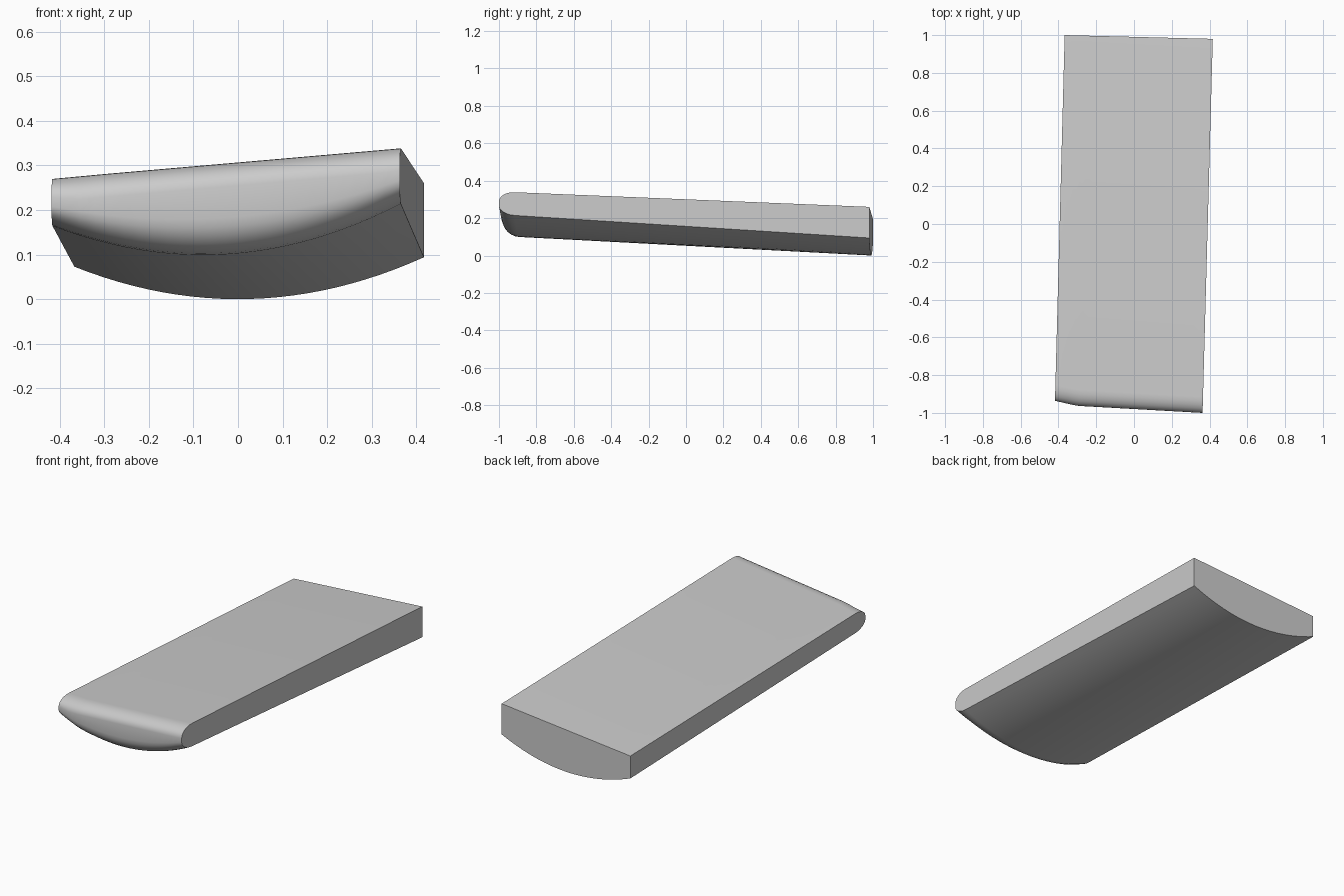
import bpy, bmesh, math

if "Cube" in bpy.data.objects:
    bpy.data.objects.remove(bpy.data.objects["Cube"])


def lerp(a, b, t):
    return a + (b - a) * t


def column(u):
    """Lengthwise outline at width fraction u: back bottom -> nose -> back top."""
    xb, xf = lerp(-0.367, 0.417, u), lerp(-0.42, 0.363, u)
    yb = lerp(1.0, 0.98, u)
    nose = lerp(-0.956, -1.0, u) + 0.02 * max(0, 1 - u / 0.15)
    bot_b, bot_f = 0.54 * xb ** 2, 0.10 + 0.58 * (xf + 0.08) ** 2
    top_b, top_f = lerp(0.194, 0.26, u), lerp(0.272, 0.338, u)

    def point(y, up, offset):
        s = (yb - y) / (yb + 0.91)
        z = lerp(top_b, top_f, s) if up else lerp(bot_b, bot_f, s)
        return (lerp(xb, xf, (yb - y) / (yb + 1.0)), y, z + offset)

    height = top_f - bot_f
    low, high = height * 0.38, min(0.055, height * 0.42)
    pts = [point(yb, False, 0)]
    for i in range(7):
        a = math.pi / 2 * i / 6
        pts.append(point(nose + 0.085 * (1 - math.sin(a)), False, low * (1 - math.cos(a))))
    for i in range(7):
        a = math.pi / 2 * i / 6
        pts.append(point(nose + 0.085 * (1 - math.cos(a)), True, -high * (1 - math.sin(a))))
    pts.append(point(yb, True, 0))
    return pts


# Slab with curved underside, flat sloping top and rounded nose
bm = bmesh.new()
N = 24
cols = [[bm.verts.new(p) for p in column(i / N)] for i in range(N + 1)]
for a, b in zip(cols, cols[1:]):
    for j in range(len(a) - 1):
        bm.faces.new((a[j], a[j + 1], b[j + 1], b[j]))
# Side walls and back wall
bm.faces.new(cols[0])
bm.faces.new(cols[-1])
bm.faces.new([c[0] for c in cols] + [c[-1] for c in reversed(cols)])
bmesh.ops.recalc_face_normals(bm, faces=bm.faces)

mesh = bpy.data.meshes.new("curved_slab")
bm.to_mesh(mesh)
bm.free()
slab = bpy.data.objects.new("curved_slab", mesh)
bpy.context.collection.objects.link(slab)
bpy.context.view_layer.objects.active = slab
slab.select_set(True)
bpy.ops.object.shade_smooth_by_angle(angle=math.radians(30))
